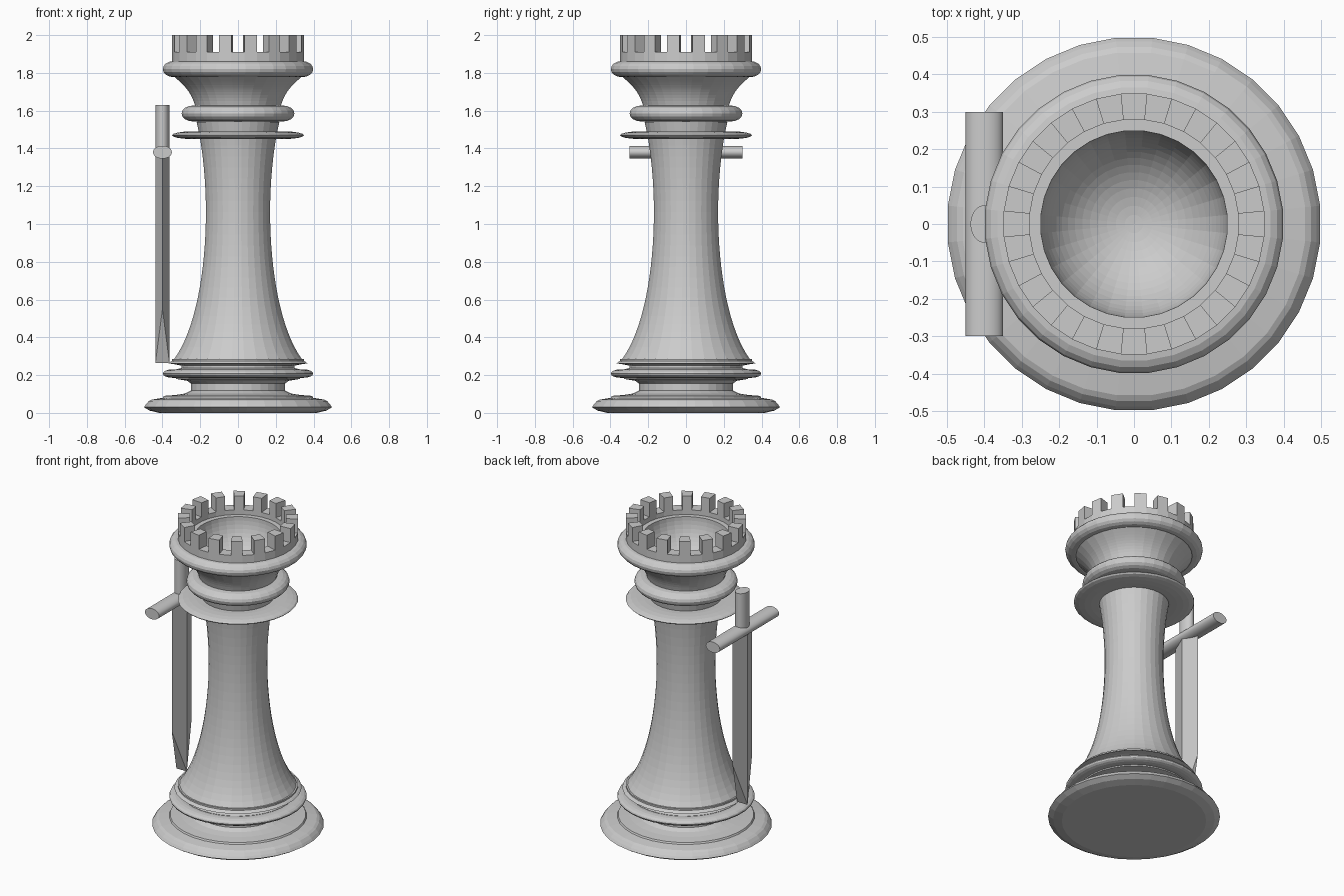
import bpy, bmesh, math
from mathutils import Vector
from mathutils.geometry import interpolate_bezier

if "Cube" in bpy.data.objects:
    bpy.data.objects.remove(bpy.data.objects["Cube"])

SIDES = 32
STEP = 2 * math.pi / SIDES


def finish(name, bm):
    bmesh.ops.remove_doubles(bm, verts=bm.verts, dist=1e-5)
    bmesh.ops.recalc_face_normals(bm, faces=bm.faces)
    me = bpy.data.meshes.new(name)
    bm.to_mesh(me)
    bm.free()
    ob = bpy.data.objects.new(name, me)
    bpy.context.collection.objects.link(ob)
    return ob


def polar(r, k, z):
    # half-step offset puts a flat face on each axis
    a = (k + 0.5) * STEP
    return (r * math.cos(a), r * math.sin(a), z)


def lathe(name, profile, closed=False):
    bm = bmesh.new()
    rows = [[bm.verts.new(polar(r, k, z)) for k in range(SIDES)] for r, z in profile]
    pairs = list(zip(rows, rows[1:])) + ([(rows[-1], rows[0])] if closed else [])
    for a, b in pairs:
        for k in range(SIDES):
            n = (k + 1) % SIDES
            bm.faces.new((a[k], a[n], b[n], b[k]))
    return finish(name, bm)


def ring(name, r, z, w, h, n=16):
    lathe(name, [(r + w * math.cos(i * 2 * math.pi / n), z + h * math.sin(i * 2 * math.pi / n))
                 for i in range(n)], True)


def curve(*pts, n=16):
    p = [Vector((r, 0, z)) for r, z in pts]
    return [(v.x, v.z) for v in interpolate_bezier(*p, n)]


# Foot with stepped mouldings
lathe("base", [(0, 0), (.42, 0), (.47, .012), (.5, .03), (.49, .045), (.475, .062), (.46, .07),
               (.40, .08), (.395, .09), (.33, .095), (.28, .103), (.25, .118), (.25, .155),
               (.27, .17), (.33, .18), (.33, .23), (.30, .238), (.30, .25),
               (.34, .258), (.37, .262), (.36, .27), (.35, .275), (.35, .285), (0, .285)])
ring("base_ring", .35, .208, .05, .022)

# Column, neck and flared head
lathe("column", curve((.34, .285), (.18, .5), (.13, 1.05), (.205, 1.47), n=24) + [(.22, 1.54)])
ring("lower_collar", .25, 1.47, .10, .02)
ring("upper_collar", .24, 1.585, .06, .042)
lathe("head_flare", curve((.215, 1.54), (.225, 1.68), (.27, 1.72), (.345, 1.785)))
ring("head_ring", .345, 1.82, .055, .042)

# Crown wall with sunken round bowl
bowl = [(.25 * math.cos(i * math.pi / 32), 1.88 - .25 * math.sin(i * math.pi / 32)) for i in range(17)]
lathe("crown", [(.345, 1.78), (.35, 1.86), (.35, 1.91), (.28, 1.91), (.28, 1.88)] + bowl)

# Battlements
bm = bmesh.new()
for k in range(0, SIDES, 2):
    lo, hi = [[bm.verts.new(polar(r, j, z)) for r, j in ((.28, k), (.35, k), (.35, k + 1), (.28, k + 1))]
              for z in (1.9, 2.0)]
    bm.faces.new(lo)
    bm.faces.new(hi)
    for i in range(4):
        bm.faces.new((lo[i], lo[i - 1], hi[i - 1], hi[i]))
finish("battlements", bm)

# Sword blade: diamond section, chisel tip
SX = -.4
bm = bmesh.new()
side_top = [bm.verts.new((SX + x, 0, 1.38)) for x in (-.037, .037)]
side_tip = [bm.verts.new((SX + x, 0, .265)) for x in (-.037, .037)]
for y in (-.1, .1):
    top, low = bm.verts.new((SX, y, 1.38)), bm.verts.new((SX, y, .55))
    for t, b in zip(side_top, side_tip):
        bm.faces.new((t, top, low, b))
    bm.faces.new((side_tip[0], side_tip[1], low))
    bm.faces.new((side_top[0], side_top[1], top))
finish("sword_blade", bm)


# Oval grip and crossguard
def oval_bar(name, loc, scale, rot=(0, 0, 0)):
    bpy.ops.mesh.primitive_cylinder_add(vertices=32, radius=1, depth=2, location=loc, rotation=rot)
    ob = bpy.context.object
    ob.name = name
    ob.scale = scale
    bpy.ops.object.shade_smooth_by_angle()


oval_bar("sword_grip", (SX, 0, 1.5), (.037, .05, .13))
oval_bar("sword_guard", (SX, 0, 1.38), (.05, .034, .3), (math.pi / 2, 0, 0))
